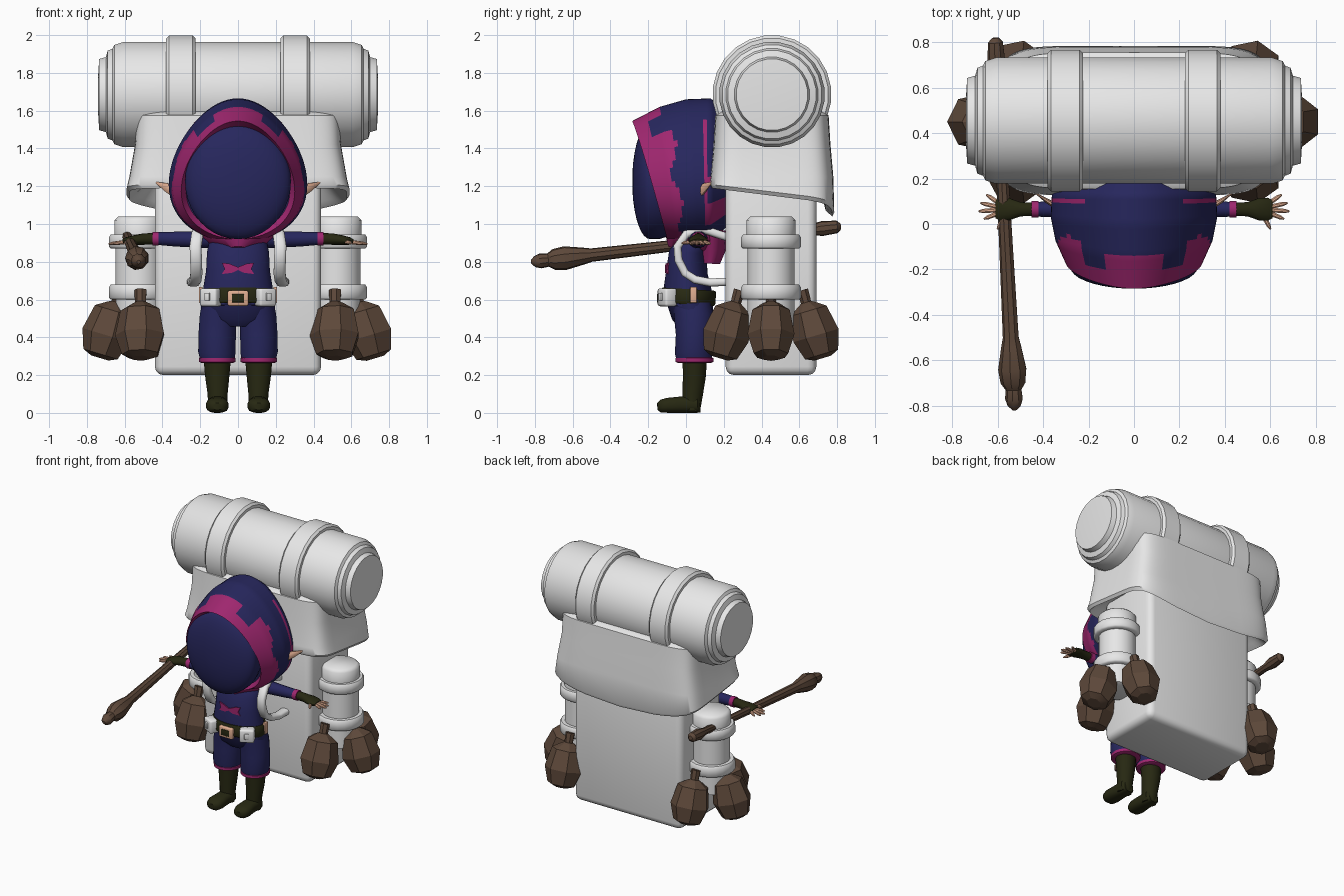
import bpy, bmesh
from math import sin, cos, pi, radians, sqrt
from mathutils import Vector, Matrix

if "Cube" in bpy.data.objects:
    bpy.data.objects.remove(bpy.data.objects["Cube"])


def material(name, r, g, b):
    m = bpy.data.materials.new(name)
    m.use_nodes = True
    m.diffuse_color = (r, g, b, 1)
    m.node_tree.nodes["Principled BSDF"].inputs["Base Color"].default_value = (r, g, b, 1)
    return m


WHITE = material("canvas_white", .8, .8, .8)
NAVY = material("navy_cloth", .02, .02, .11)
PINK = material("magenta_trim", .35, .02, .16)
BROWN = material("brown_leather", .11, .065, .042)
OLIVE = material("dark_olive", .02, .021, .006)
SKIN = material("skin_tan", .75, .42, .28)


def finish(bm, name, mats, angle):
    bmesh.ops.recalc_face_normals(bm, faces=bm.faces)
    for f in bm.faces:
        f.smooth = True
    for e in bm.edges:
        e.smooth = e.calc_face_angle(0) < radians(angle)
    me = bpy.data.meshes.new(name)
    bm.to_mesh(me)
    bm.free()
    for m in mats:
        me.materials.append(m)
    bpy.context.collection.objects.link(bpy.data.objects.new(name, me))


def loft(name, mats, rings, angle=40, rule=None):
    """Skin a list of equal point loops and cap both ends."""
    bm = bmesh.new()
    loops = [[bm.verts.new(p) for p in r] for r in rings]
    n = len(loops[0])
    for i in range(len(loops) - 1):
        for j in range(n):
            k = (j + 1) % n
            f = bm.faces.new((loops[i][j], loops[i][k], loops[i + 1][k], loops[i + 1][j]))
            if rule:
                f.material_index = rule(i, j)
    bm.faces.new(loops[0])
    bm.faces.new(loops[-1])
    finish(bm, name, mats, angle)


def sweep(name, mat, stations, n=20, sx=1, ref=(1, 0, 0), p=2, angle=40, bend=False):
    """Stations are (x, y, z, radius along ref, other radius)."""
    c = [Vector((s[0] * sx, s[1], s[2])) for s in stations]
    rings = []
    for i, s in enumerate(stations):
        t = c[min(i + 1, len(c) - 1)] - c[max(i - 1, 0)] if bend else c[-1] - c[0]
        t.normalize()
        u = Vector(ref) - t * t.dot(Vector(ref))
        u.normalize()
        v = t.cross(u)
        loop = []
        for j in range(n):
            a = 2 * pi * (j + .5) / n
            ca, sa = cos(a), sin(a)
            ca = abs(ca) ** (2 / p) * (1 if ca > 0 else -1)
            sa = abs(sa) ** (2 / p) * (1 if sa > 0 else -1)
            loop.append(c[i] + u * ca * s[3] + v * sa * s[-1])
        rings.append(loop)
    loft(name, [mat], rings, angle)


def box(name, mat, center, size, bevel=.01, turn=0, seg=2):
    bm = bmesh.new()
    bmesh.ops.create_cube(bm, size=1)
    for v in bm.verts:
        v.co = Vector([a * b for a, b in zip(v.co, size)])
    bmesh.ops.bevel(bm, geom=bm.edges[:], offset=bevel, segments=seg, affect='EDGES', profile=.5)
    bm.transform(Matrix.Translation(center) @ Matrix.Rotation(turn, 4, 'Z'))
    finish(bm, name, [mat], 50)


# Backpack body
box("backpack_body", WHITE, (0, .45, .74), (.88, .48, 1.08), .045, 0, 3)

# Backpack lid with a drooping lower edge
def lid_ring(z, hx, hy, lift=None):
    loop = []
    for j in range(72):
        a = 2 * pi * j / 72
        x, y = (abs(f(a)) ** .3 * (1 if f(a) > 0 else -1) for f in (cos, sin))
        h = z
        if lift is not None:
            h = 1.15 - .04 * y + lift - (.07 * (1 - x * x) if y > .6 else 0)
        loop.append((x * hx, .455 + y * hy, h))
    return loop

loft("backpack_lid", [WHITE], [
    lid_ring(1.595, .50, .27), lid_ring(1.575, .54, .30), lid_ring(1.42, .545, .31),
    lid_ring(1.25, .575, .325), lid_ring(0, .59, .33, .02), lid_ring(0, .575, .32, 0),
    lid_ring(0, .54, .285, .03), lid_ring(1.27, .43, .23)], 45)

# Bedroll and its two bands
half = [(.74, .11), (.735, .19), (.70, .2), (.69, .235), (.665, .245), (.655, .265), (.61, .28)]
profile = [(-x, r) for x, r in half] + half[::-1]
sweep("bedroll", WHITE, [(x, .455, 1.685, r) for x, r in profile], 24, ref=(0, 1, 0), angle=32)
for side, sx in (("left", 1), ("right", -1)):
    band = [(.225, .27), (.225, .3), (.24, .315), (.365, .315), (.38, .3), (.38, .27)]
    sweep(side + "_bedroll_band", WHITE, [(x, .455, 1.685, r) for x, r in band], 24, sx, (0, 1, 0), angle=32)

# Hood, lofted from the rim back: half width, top z, bottom z, top y, bottom y
KEYS = [(.27, 1.51, .95, -.20, -.08), (.295, 1.545, .92, -.285, -.10), (.34, 1.62, .9, -.14, -.03),
        (.36, 1.66, .9, .0, .05), (.355, 1.665, .91, .13, .13), (.28, 1.6, .98, .22, .21)]
STEP, SEG = 6, 64

def hood_ring(i):
    k = min(i // STEP, len(KEYS) - 2)
    w = i / STEP - k
    rx, zt, zb, yt, yb = (a + (b - a) * w for a, b in zip(KEYS[k], KEYS[k + 1]))
    loop = []
    for j in range(SEG):
        a = 2 * pi * j / SEG
        u = (1 - cos(a)) / 2
        loop.append((rx * sin(a) * (1 - .2 * cos(a)), yt + (yb - yt) * u ** .9, zt + (zb - zt) * u))
    return loop

def hood_color(i, j):
    t = i / STEP
    a = abs((j + .5) / SEG * 2 * pi)
    a = min(a, 2 * pi - a)
    edge = 1.95 if a < .45 else 1.35 if a < .85 else 2.15 + .2 * sin(7 * a)
    stripe = 3.5 < t < 3.8 and .8 < a < 2.2
    patch = t > 3.6 and 1.7 < a < 2.5 and sin(9 * a) > -.2
    return int(t < edge or stripe or patch)

loft("hood", [NAVY, PINK], [hood_ring(i) for i in range(STEP * (len(KEYS) - 1) + 1)], 50, hood_color)

# Shadowed face dome inside the hood
face = [[(.28 * s * sin(a), y, 1.225 + .305 * s * cos(a)) for a in (2 * pi * j / 40 for j in range(40))]
        for s, y in [(.85, 0), (1, -.14)] + [(sin(q), -.19 - .095 * cos(q))
                                             for q in (pi / 2 * (1 - k / 9) for k in range(9))]]
loft("face", [NAVY], face, 60)

# Scarf, torso, hips and belt
sweep("scarf", PINK, [(0, .0, .85, .06, .10), (0, .03, .89, .15, .145), (0, .04, .94, .21, .16),
                      (0, .05, 1.0, .22, .15)], 28)
sweep("scarf_back", PINK, [(0, .13, .79, .12, .05), (0, .14, .86, .15, .07), (0, .14, .97, .2, .08)], 20)
sweep("torso", NAVY, [(0, .01, .56, .19, .125), (0, .01, .66, .185, .128), (0, .005, .75, .17, .11),
                      (0, .01, .85, .165, .1), (0, .04, .92, .15, .09), (0, .05, .97, .1, .07)], 28)
sweep("hips", NAVY, [(0, .04, .47, .12, .08), (0, .035, .51, .195, .11), (0, .02, .6, .2, .125)], 28)
sweep("belt", OLIVE, [(0, .01, .575, .195, .14), (0, .01, .585, .202, .146), (0, .015, .645, .198, .146),
                      (0, .015, .655, .19, .14)], 28)
box("belt_buckle", SKIN, (0, -.135, .607), (.11, .03, .08), .008)
box("buckle_center", OLIVE, (0, -.148, .607), (.066, .012, .044), .003)

# Bow painted on the chest, following the torso curve
bow = [(0, .757), (.03, .742), (.085, .735), (.07, .76), (.085, .795), (.045, .79), (0, .772)]
bow += [(-x, z) for x, z in bow[-2:0:-1]]
loft("chest_bow", [PINK], [[(x, d - .109 * sqrt(1 - (x / .168) ** 2), z) for x, z in bow]
                           for d in (-.003, .005)], 30)

for side, sx in (("left", 1), ("right", -1)):
    # Trouser leg, cuff and boot
    sweep(side + "_trouser_leg", NAVY, [(.11, .045, .275, .09, .095), (.112, .04, .32, .1, .1),
          (.11, .045, .42, .1, .1), (.105, .04, .52, .098, .105), (.1, .03, .58, .09, .1)], 20, sx)
    sweep(side + "_trouser_cuff", PINK, [(.11, .045, .265, .085, .09), (.11, .045, .27, .097, .102),
          (.11, .045, .29, .099, .102), (.11, .045, .295, .09, .09)], 20, sx)
    sweep(side + "_boot_shaft", OLIVE, [(.108, .03, .01, .05, .045), (.108, .035, .1, .054, .056),
          (.11, .045, .2, .066, .062), (.11, .045, .28, .073, .066)], 16, sx)
    sweep(side + "_boot_foot", OLIVE, [(.108, .075, .04, .035, .038), (.108, .06, .045, .052, .045),
          (.108, -.04, .043, .055, .043), (.11, -.1, .04, .06, .04), (.11, -.135, .036, .05, .034),
          (.11, -.152, .034, .025, .018)], 16, sx, p=2.6)

    # Arm, cuff, glove and fingers
    sweep(side + "_arm", NAVY, [(.08, .06, .92, .06, .05), (.2, .065, .918, .05, .045),
          (.33, .065, .92, .037, .04), (.43, .065, .923, .033, .034)], 16, sx, (0, 1, 0))
    sweep(side + "_sleeve_cuff", PINK, [(.42, .065, .922, .037, .037), (.452, .065, .922, .037, .037)],
          16, sx, (0, 1, 0))
    sweep(side + "_glove", OLIVE, [(.44, .065, .922, .03, .031), (.5, .065, .92, .032, .03),
          (.55, .065, .915, .05, .026), (.59, .065, .91, .052, .02), (.61, .065, .908, .04, .012)],
          14, sx, (0, 1, 0))
    for k, (deg, length) in enumerate([(-62, .1), (-22, .115), (-4, .13), (13, .125), (34, .115)]):
        dx, dy = cos(radians(deg)), sin(radians(deg))
        sweep(f"{side}_finger_{k + 1}", SKIN, [(.555 + dx * d, .065 + dy * d, .91 - d * .12, r)
              for d, r in ((.03, .012), (length - .02, .01), (length, .004))], 8, sx, (0, 0, 1))

    # Pointed ear
    sweep(side + "_ear", SKIN, [(.33, .07, 1.165, .03, .014), (.38, .1, 1.195, .024, .011),
          (.44, .14, 1.222, .002, .002)], 8, sx, (0, 0, 1))

    # Shoulder strap
    path = [(.18, .22, .93), (.2, .08, .975), (.215, .0, .945), (.225, -.045, .88), (.222, -.04, .81),
            (.22, -.005, .74), (.225, .05, .705), (.235, .13, .69), (.24, .24, .695)]
    sweep(side + "_shoulder_strap", WHITE, [q + (.032, .022) for q in path], 12, sx, p=3, bend=True)

    # Belt pouch and belt loop
    box(side + "_belt_pouch", WHITE, (sx * .145, -.1, .612), (.1, .07, .095), .012, sx * .5)
    box(side + "_pouch_tab", WHITE, (sx * .163, -.134, .615), (.03, .014, .04), .003, sx * .5)
    box(side + "_belt_loop", SKIN, (sx * .197, .04, .625), (.02, .035, .085), .004)

    # Side canister with two raised bands
    can = [(.45, .1), (.46, .125), (.6, .125), (.6, .15), (.61, .16), (.665, .16), (.68, .15), (.68, .125),
           (.87, .125), (.87, .15), (.88, .16), (.93, .16), (.945, .15), (.945, .13), (1.02, .13), (1.04, .11)]
    sweep(side + "_canister", WHITE, [(.525, .45, z, r) for z, r in can], 20, sx, angle=50)

    # Three leather sacks hung around the canister
    for label, dx, dy, d in (("front", 0, -1, .235), ("outer", 1, 0, .175), ("back", 0, 1, .235)):
        sack = [(.29, .05), (.31, .1), (.41, .136), (.54, .108), (.575, .05), (.585, .03), (.65, .034)]
        sweep(f"{side}_{label}_sack", BROWN, [(.515 + dx * (d + (.42 - z) * .3), .45 + dy * (d + (.42 - z) * .3),
              z, r, r * .94) for z, r in sack], 7, sx, angle=22)

# Wooden staff carried at the right side
shaft = [(.82, .015), (.8, .034), (.72, .04), (.65, .026), (.3, .027), (-.1, .031), (-.5, .036), (-.54, .045),
         (-.64, .064), (-.7, .056), (-.73, .036), (-.77, .04), (-.8, .03), (-.82, .01)]
sweep("staff", BROWN, [(-.568 - .052 * y, y, .893 + .115 * y, r) for y, r in shaft], 9, angle=30)
